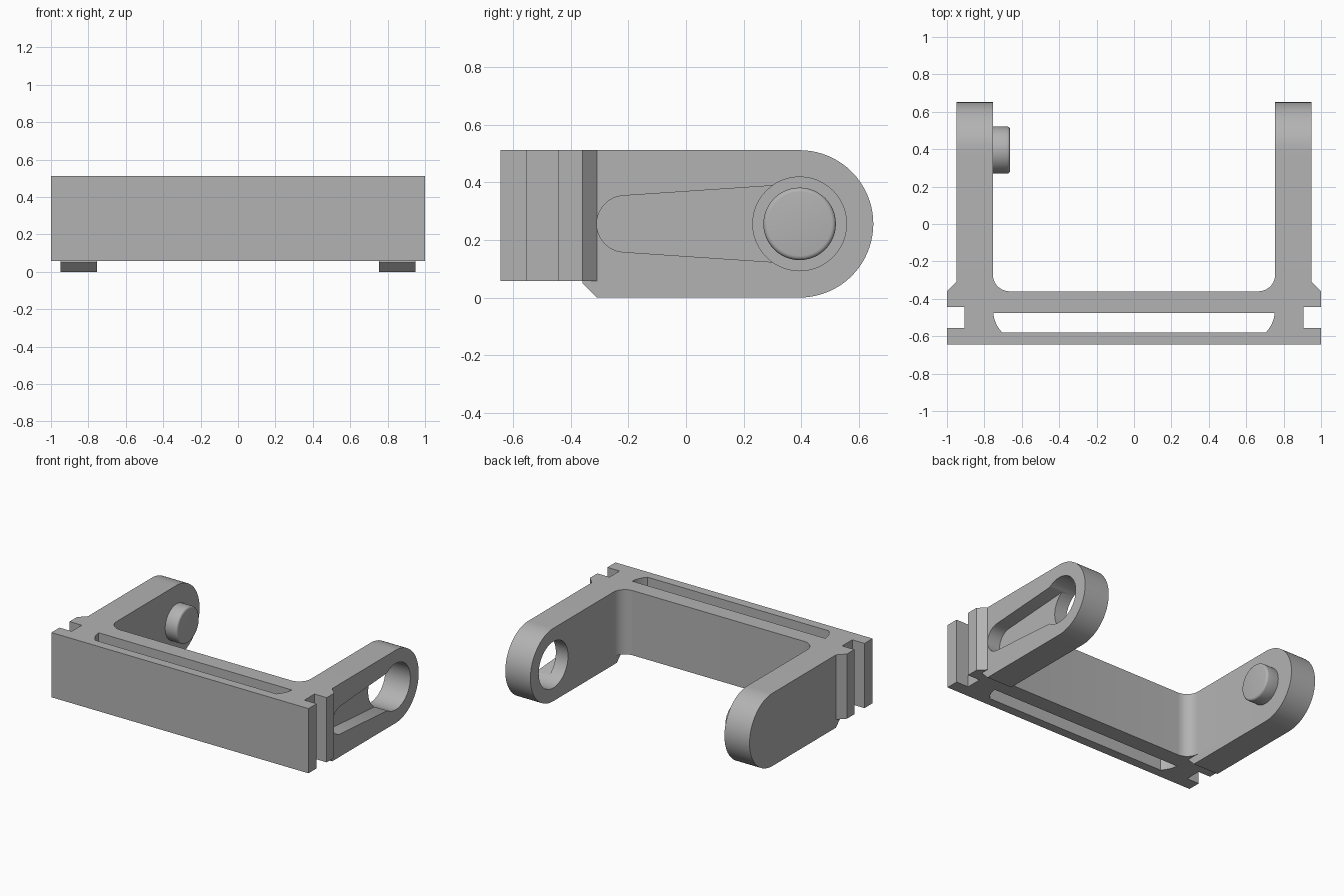
import bpy, bmesh
from math import sin, cos, pi, radians
from mathutils import Matrix

if "Cube" in bpy.data.objects:
    bpy.data.objects.remove(bpy.data.objects["Cube"])

grey = bpy.data.materials.new("plain grey")
grey.use_nodes = True
COLOUR = (0.45, 0.45, 0.45, 1)
grey.diffuse_color = COLOUR
grey.node_tree.nodes["Principled BSDF"].inputs["Base Color"].default_value = COLOUR

BOTTOM, TOP = 0.057, 0.512           # crossbar height range
INNER, OUTER = 0.755, 0.95           # arm thickness range
PIVOT_Y, PIVOT_Z, ARM_R = 0.395, 0.256, 0.256


def arc(cx, cy, r, start, end, steps):
    angles = [radians(start + (end - start) * i / steps) for i in range(steps + 1)]
    return [(cx + r * cos(a), cy + r * sin(a)) for a in angles]


def prism(name, outline, low, high, axis):
    """Extrude an outline along z (xy outline) or x (yz outline)."""
    bm = bmesh.new()
    place = (lambda p: (p[0], p[1], low)) if axis == "z" else (lambda p: (low, p[0], p[1]))
    face = bm.faces.new([bm.verts.new(place(p)) for p in outline])
    moved = bmesh.ops.extrude_face_region(bm, geom=[face])["geom"]
    step = (0, 0, high - low) if axis == "z" else (high - low, 0, 0)
    bmesh.ops.translate(bm, vec=step, verts=[v for v in moved if isinstance(v, bmesh.types.BMVert)])
    bmesh.ops.recalc_face_normals(bm, faces=bm.faces)
    mesh = bpy.data.meshes.new(name)
    bm.to_mesh(mesh)
    bm.free()
    mesh.materials.append(grey)
    obj = bpy.data.objects.new(name, mesh)
    bpy.context.collection.objects.link(obj)
    return obj


def select(obj):
    bpy.ops.object.select_all(action="DESELECT")
    obj.select_set(True)
    bpy.context.view_layer.objects.active = obj


def combine(target, tool, operation):
    mod = target.modifiers.new(operation, "BOOLEAN")
    mod.operation, mod.object, mod.solver = operation, tool, "EXACT"
    select(target)
    bpy.ops.object.modifier_apply(modifier=mod.name)
    bpy.data.objects.remove(tool)


def mirrored(half):
    return half + [(-x, y) for x, y in reversed(half)]


# Crossbar with side grooves, chamfered shoulders and filleted inner corners
half = [(1, -0.645), (1, -0.555), (0.905, -0.555), (0.905, -0.443), (1, -0.443),
        (1, -0.36), (OUTER, -0.31), (OUTER, -0.27)]
half += arc(INNER - 0.09, -0.27, 0.09, 0, -90, 10)
bracket = prism("bracket", mirrored(half), BOTTOM, TOP, "z")

# Long slot through the crossbar, with curved ends
slot = mirrored(arc(0.58, -0.46, 0.173, -44, -5, 8))
combine(bracket, prism("slot_cutter", slot, -0.1, 0.7, "z"), "DIFFERENCE")

# Arms with rounded ends and a chamfered lower corner
arm = [(-0.4, TOP), (-0.4, BOTTOM), (-0.36, BOTTOM), (-0.36, 0.05), (-0.31, 0)]
arm += arc(PIVOT_Y, PIVOT_Z, ARM_R, -90, 90, 40)
for name, low in (("left_arm", INNER), ("right_arm", -OUTER)):
    combine(bracket, prism(name, arm, low, low + OUTER - INNER, "x"), "UNION")

# Pivot hole and tapered outer recess leading into it, left arm only
hole = arc(PIVOT_Y, PIVOT_Z, 0.163, 0, 352.5, 47)
combine(bracket, prism("hole_cutter", hole, 0.6, 1.2, "x"), "DIFFERENCE")
recess = arc(-0.212, PIVOT_Z, 0.098, 94, 266, 24) + arc(PIVOT_Y, PIVOT_Z, 0.14, -86, 86, 12)
combine(bracket, prism("recess_cutter", recess, OUTER - 0.1, 1.2, "x"), "DIFFERENCE")

# Round pin on the inside of the right arm
pin = prism("pivot_pin", arc(PIVOT_Y, PIVOT_Z, 0.126, 0, 352.5, 47), -INNER - 0.02, -0.663, "x")
bevel = pin.modifiers.new("rim", "BEVEL")
bevel.width, bevel.segments, bevel.limit_method = 0.015, 4, "ANGLE"
select(pin)
bpy.ops.object.modifier_apply(modifier=bevel.name)

for obj in (bracket, pin):
    select(obj)
    bpy.ops.object.shade_smooth_by_angle(angle=radians(30))
